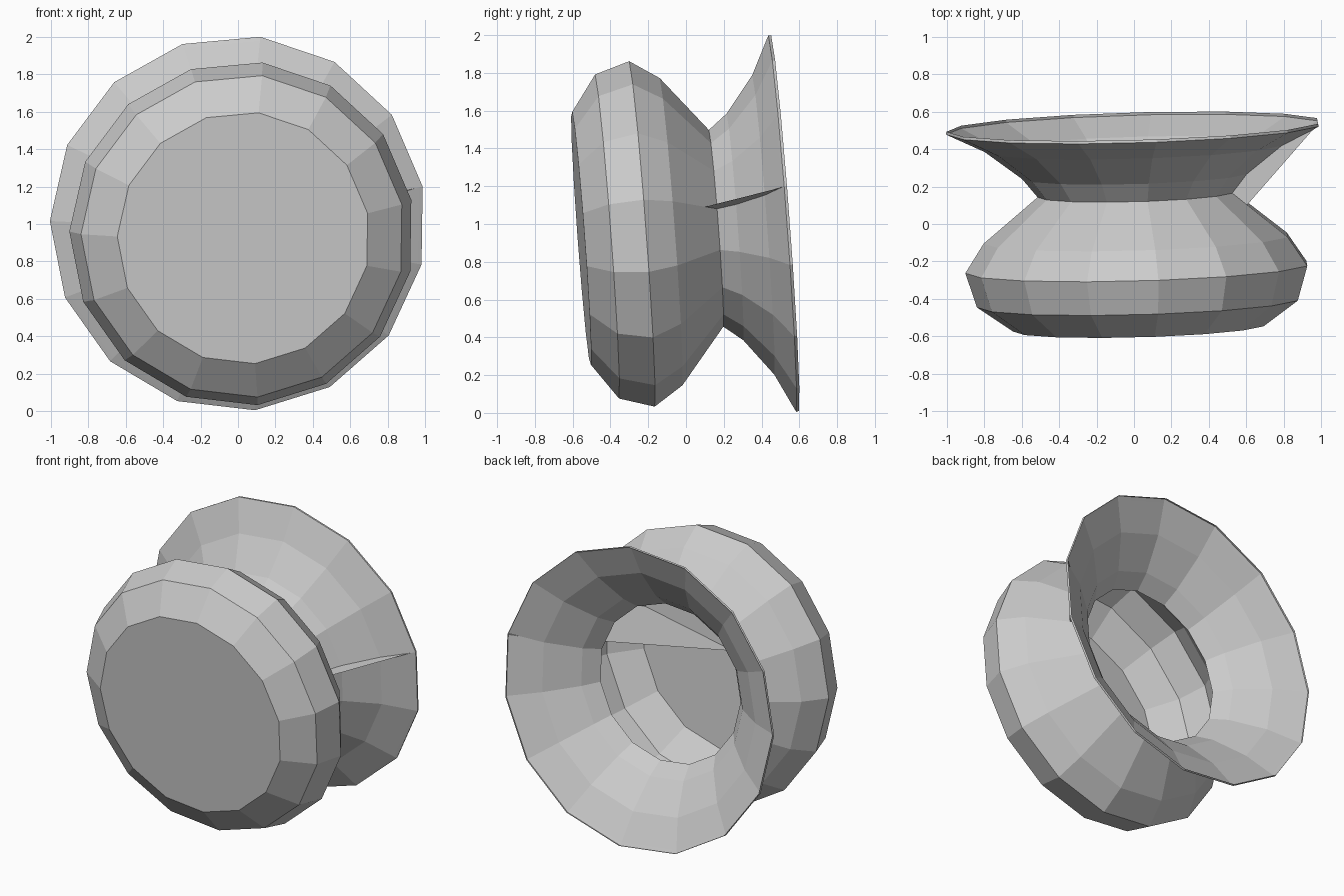
import bpy, bmesh, math
from mathutils import Vector, Matrix

cube = bpy.data.objects.get("Cube")
if cube:
    bpy.data.objects.remove(cube, do_unlink=True)

grey = bpy.data.materials.new("plain grey")
grey.use_nodes = True
colour = (0.6, 0.6, 0.6, 1)
grey.diffuse_color = colour
grey.node_tree.nodes["Principled BSDF"].inputs["Base Color"].default_value = colour

SIDES = 15
SEAM = math.radians(11.3)

# Tilted axis frame: local z runs from the front cap to the flared rim
axis = Vector((-0.028, 0.997, 0.074)).normalized()
up = (Vector((0, 0, 1)) - axis * axis.z).normalized()
side = up.cross(axis) * -1
frame = Matrix((side, up, axis)).transposed().to_4x4()
frame.translation = (0.03, -0.555, 0.925)

# Radius and distance along the axis
bulge = [(0, 0), (0.675, 0), (0.865, 0.135), (0.922, 0.32), (0.82, 0.475)]
neck = (0.525, 0.715)
flare = [(0.605, 0.815), (0.8, 0.965), (0.985, 1.055), (1.005, 1.065)]
lip = (1.002, 1.08)


def point(p):
    return frame @ Vector((p[0] * math.cos(SEAM), p[0] * math.sin(SEAM), p[1]))


def add_object(name, bm):
    mesh = bpy.data.meshes.new(name)
    bm.to_mesh(mesh)
    bm.free()
    mesh.materials.append(grey)
    obj = bpy.data.objects.new(name, mesh)
    bpy.context.collection.objects.link(obj)
    return obj


# Turned shell: closed front bulge, narrow neck and open flare
bm = bmesh.new()
verts = [bm.verts.new(point(p)) for p in bulge + [neck] + flare + [lip]]
edges = [bm.edges.new(pair) for pair in zip(verts, verts[1:])]
bmesh.ops.spin(bm, geom=verts + edges, cent=frame.translation, axis=axis,
               angle=math.tau, steps=SIDES, use_duplicate=False)
bmesh.ops.remove_doubles(bm, verts=bm.verts, dist=0.0005)
bmesh.ops.recalc_face_normals(bm, faces=bm.faces)
add_object("flared_shell", bm)

# Seam web: flat section bounded by a straight line from cap centre to rim
slope = lip[0] / lip[1]
a, b = bulge[-1], neck
da, db = a[0] - slope * a[1], b[0] - slope * b[1]
t = da / (da - db)
cross = (a[0] + t * (b[0] - a[0]), a[1] + t * (b[1] - a[1]))
for name, outline in (("inner_seam_web", bulge + [cross]),
                      ("outer_seam_fin", [cross, neck] + flare + [lip])):
    bm = bmesh.new()
    bm.faces.new([bm.verts.new(point(p)) for p in outline])
    bmesh.ops.triangulate(bm, faces=bm.faces)
    add_object(name, bm)
